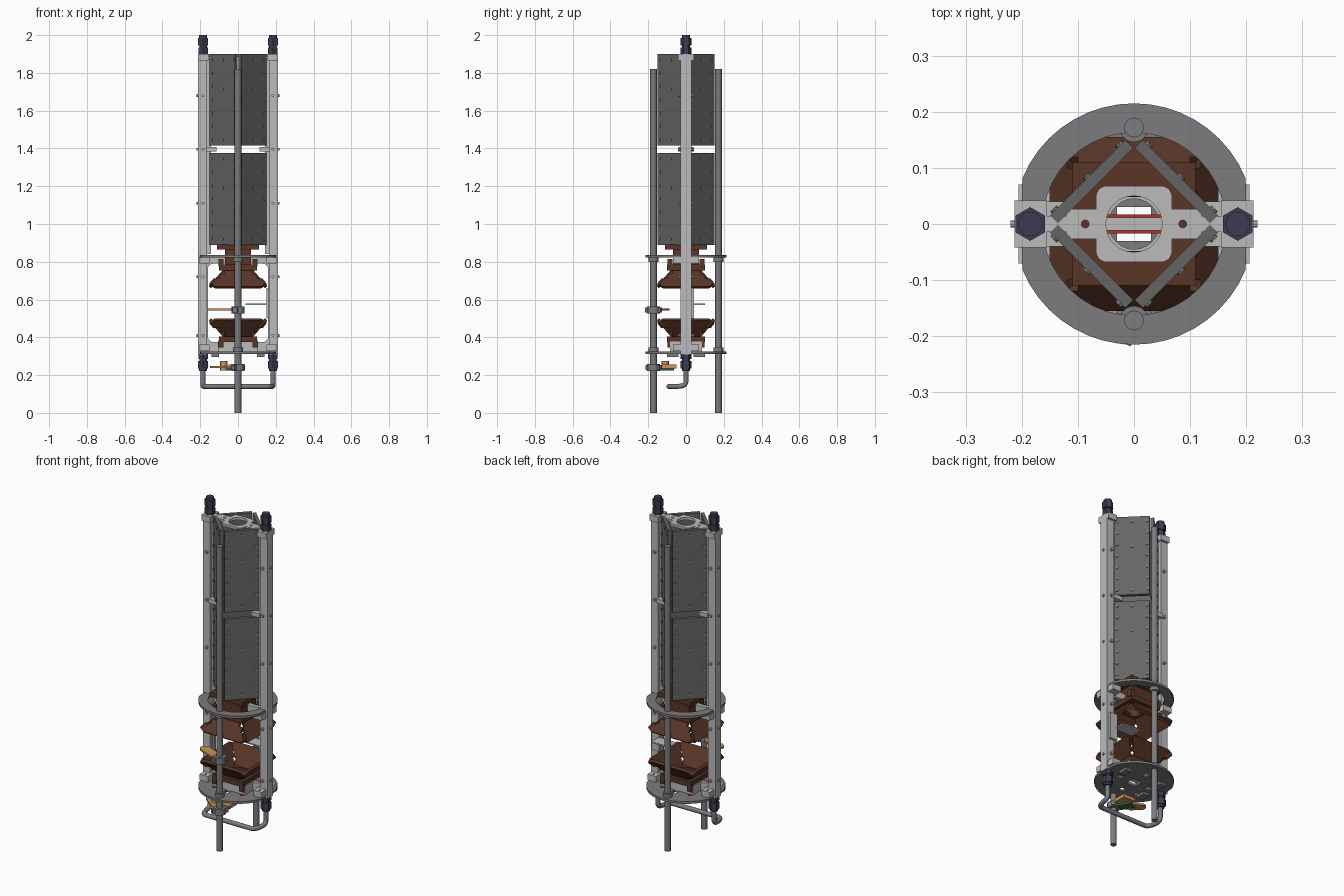
import bpy, bmesh
from math import pi, cos, sin
from mathutils import Matrix, Vector

if "Cube" in bpy.data.objects:
    bpy.data.objects.remove(bpy.data.objects["Cube"])

def mat(name, *rgb):
    m = bpy.data.materials.new(name)
    m.diffuse_color = (*rgb, 1)
    m.use_nodes = True
    m.node_tree.nodes["Principled BSDF"].inputs["Base Color"].default_value = m.diffuse_color
    return m

BROWN = mat("brown", .10, .035, .02)
NAVY = mat("navy", .045, .045, .085)
RED = mat("red", .4, .03, .02)
ORANGE = mat("orange", .6, .3, .1)
GREEN = mat("green", .04, .16, .07)
DARK = mat("dark_grey", .13, .13, .13)
MID = mat("mid_grey", .2, .2, .21)
LIGHT = mat("light_grey", .5, .5, .5)

def finish(name, bm, material, matrix=None):
    if matrix:
        bm.transform(matrix)
    bmesh.ops.recalc_face_normals(bm, faces=bm.faces)
    me = bpy.data.meshes.new(name)
    bm.to_mesh(me)
    bm.free()
    me.materials.append(material)
    ob = bpy.data.objects.new(name, me)
    bpy.context.collection.objects.link(ob)
    return ob

def box(name, x0, x1, y0, y1, z0, z1, material, matrix=None):
    bm = bmesh.new()
    bmesh.ops.create_cube(bm, size=1, matrix=Matrix.Translation(
        ((x0 + x1) / 2, (y0 + y1) / 2, (z0 + z1) / 2)) @ Matrix.Diagonal((x1 - x0, y1 - y0, z1 - z0, 1)))
    return finish(name, bm, material, matrix)

def add_cyl(bm, p0, p1, r, n=20):
    p0, p1 = Vector(p0), Vector(p1)
    d = p1 - p0
    m = Matrix.Translation((p0 + p1) / 2) @ d.to_track_quat('Z', 'Y').to_matrix().to_4x4()
    bmesh.ops.create_cone(bm, cap_ends=True, segments=n, radius1=r, radius2=r, depth=d.length, matrix=m)

def cyl(name, p0, p1, r, material, n=20):
    bm = bmesh.new()
    add_cyl(bm, p0, p1, r, n)
    return finish(name, bm, material)

def prism(name, loops, z0, z1, material, matrix=None):
    """Flat plate: first loop is the outline, the others are holes."""
    bm = bmesh.new()
    for loop in loops:
        vs = [bm.verts.new((x, y, z0)) for x, y in loop]
        for i, v in enumerate(vs):
            bm.edges.new((v, vs[i - 1]))
    bmesh.ops.triangle_fill(bm, use_beauty=True, use_dissolve=False, edges=bm.edges[:])
    ext = bmesh.ops.extrude_face_region(bm, geom=bm.faces[:])
    bmesh.ops.translate(bm, vec=(0, 0, z1 - z0), verts=[g for g in ext['geom'] if isinstance(g, bmesh.types.BMVert)])
    return finish(name, bm, material, matrix)

def circle(r, cx=0, cy=0, n=24):
    return [(cx + r * cos(2 * pi * i / n), cy + r * sin(2 * pi * i / n)) for i in range(n)]

def rect(w, h, cx=0, cy=0):
    return [(cx - w, cy - h), (cx + w, cy - h), (cx + w, cy + h), (cx - w, cy + h)]

def round_rect(x0, x1, y0, y1, r, n=5):
    pts = []
    for k, (cx, cy) in enumerate([(x1 - r, y1 - r), (x0 + r, y1 - r), (x0 + r, y0 + r), (x1 - r, y0 + r)]):
        pts += [(cx + r * cos((k + i / n) * pi / 2), cy + r * sin((k + i / n) * pi / 2)) for i in range(n + 1)]
    return pts

# Four-sided collimator: two tiers of screwed panels set as a diamond
for k in range(4):
    turn = Matrix.Rotation(pi / 4 + k * pi / 2, 4, 'Z')
    for tier, (z0, z1) in {"lower": (.89, 1.375), "upper": (1.415, 1.9)}.items():
        box(f"{tier}_panel_{k}", .097, .117, -.095, .095, z0, z1, DARK, turn)
        bm = bmesh.new()
        for i in range(7):
            z = z0 + .03 + i * (z1 - z0 - .06) / 6
            for y in (-.082, .082):
                add_cyl(bm, (.115, y, z), (.121, y, z), .008, 8)
        for z in (z0 + .03, z0 + .3, z1 - .03):
            add_cyl(bm, (.115, 0, z), (.121, 0, z), .008, 8)
        finish(f"{tier}_panel_screws_{k}", bm, MID, turn)

# Side rails with flange, end blocks, ring clamps, screws and pipe fittings
for s, side in ((-1, "left"), (1, "right")):
    flip = Matrix.Diagonal((s, 1, 1, 1))
    x = .185 * s
    box(f"{side}_rail", .165, .213, -.028, .028, .31, 1.87, LIGHT, flip)
    box(f"{side}_rail_flange", .142, .166, -.01, .01, .84, 1.88, LIGHT, flip)
    box(f"{side}_rail_end_block", .155, .213, -.042, .042, 1.865, 1.9, LIGHT, flip)
    box(f"{side}_middle_bracket", .115, .17, -.04, .04, 1.383, 1.408, LIGHT, flip)
    for z in (.79, .327):
        prism(f"{side}_ring_clamp", [rect(.028, .07, .178), circle(.006, .178, -.05, 10), circle(.006, .178, .05, 10)],
              z, z + .035, LIGHT, flip)
    bm = bmesh.new()
    for z in (.41, .72, 1.11, 1.395, 1.68):
        add_cyl(bm, (x, -.042, z), (x, .042, z), .008, 10)
        add_cyl(bm, (x + .02 * s, 0, z), (x + .035 * s, 0, z), .007, 10)
    finish(f"{side}_rail_screws", bm, LIGHT)
    bm = bmesh.new()
    for z0, z1, r, n in ((1.9, 1.935, .029, 6), (1.93, 1.95, .02, 16), (1.945, 1.985, .03, 6), (1.985, 2, .022, 16),
                         (.285, .315, .029, 6), (.27, .29, .02, 16), (.235, .275, .03, 6), (.222, .236, .022, 16)):
        add_cyl(bm, (x, 0, z0), (x, 0, z1), r, n)
    finish(f"{side}_pipe_fittings", bm, NAVY)

# Top bracket with centre hole
cap = round_rect(-.068, .068, -.068, .068, .02)
prism("top_bracket", [cap, circle(.05, n=32)], 1.885, 1.9, LIGHT)
for s in (-1, 1):
    arm = [(.066, -.027), (.115, -.027), (.122, -.013), (.158, -.013), (.158, .013), (.122, .013), (.115, .027), (.066, .027)]
    prism("top_bracket_arm", [arm, circle(.007, .087, 0, 12)], 1.885, 1.9, LIGHT, Matrix.Diagonal((s, 1, 1, 1)))

# Lower window frame joining the rails (outline drawn in x-z)
upright = Matrix.Translation((0, .012, 0)) @ Matrix.Rotation(pi / 2, 4, 'X')
prism("lower_frame", [[(-.17, .325), (.17, .325), (.17, .38), (.17, .83), (-.17, .83), (-.17, .38)],
                      round_rect(-.16, .16, .375, .79, .03)], 0, .024, LIGHT, upright)

# Rods, support ring and base disc
def trimmed(r):
    return [(max(-.2, min(.2, x)), y) for x, y in circle(r, n=48)]

prism("support_ring", [trimmed(.215), circle(.163, n=40)], .822, .836, MID)
squares = [rect(.016, .016, *p) for p in circle(.1, n=4)]
holes = [circle(.012, *p, 10) for p in [(.09 * a, .09 * b) for a in (-1, 1) for b in (-1, 1)]]
prism("base_disc", [trimmed(.215), rect(.03, .03)] + squares + holes, .312, .325, MID)
for s, side in ((-1, "front"), (1, "back")):
    cyl(f"{side}_rod", (0, .172 * s, 0), (0, .172 * s, 1.82), .0175, MID, 24)
    for z in (.8, .325):
        cyl(f"{side}_rod_collar", (0, .172 * s, z), (0, .172 * s, z + .022), .026, MID, 24)
    for x in (-.12, .12):
        box("base_foot", x - .02, x + .02, s * .07 - .03, s * .07 + .03, .297, .313, MID)

# Brown mirror skirts: flaring down above, flaring up below
for low in (0, 1):
    flip = Matrix.Translation((0, 0, 1.16)) @ Matrix.Diagonal((1, 1, -1, 1)) if low else Matrix.Identity(4)
    name = "lower" if low else "upper"
    for k in range(4):
        up = Vector((0, .095, .11)).normalized()
        nrm = Vector((1, 0, 0)).cross(up)
        m = Matrix(((1, 0, 0, 0), (0, up.y, nrm.y, -.155), (0, up.z, nrm.z, .67), (0, 0, 0, 1)))
        plate = [(-.12, 0), (.12, 0), (.152, .02), (.13, .055), (.1, .055), (.1, .085), (.075, .085), (.07, .145),
                 (-.07, .145), (-.075, .085), (-.1, .085), (-.1, .055), (-.13, .055), (-.152, .02)]
        prism(f"{name}_mirror_{k}", [plate], -.016, 0, BROWN, flip @ Matrix.Rotation(k * pi / 2, 4, 'Z') @ m)
    prism(f"{name}_mirror_collar", [rect(.1, .1), circle(.055)], .755, .785, BROWN, flip)
    if not low:
        prism("mirror_neck", [rect(.07, .07), circle(.055)], .78, .87, BROWN)
        prism("mirror_top_plate", [rect(.11, .11), circle(.055)], .865, .892, BROWN)
    for x in (-.09, .09):
        for y in (-.085, .085):
            box("mirror_mount", x - .014, x + .014, y - .014, y + .014, .775, .815, BROWN, flip)
box("red_strip", -.07, .07, -.017, .017, .38, .39, RED)
prism("lower_mount", [rect(.105, .085), circle(.045)], .325, .378, LIGHT)

# Sensor arms clamped to the front rod
def swing(z, angle):
    return Matrix.Translation((0, -.172, z)) @ Matrix.Rotation(angle, 4, 'Z')

for name, z, a in (("middle", .545, 2.75), ("lower", .24, 2.5)):
    cyl(f"{name}_arm_clamp", (0, -.172, z - .018), (0, -.172, z + .018), .034, MID, 16)
    box(f"{name}_arm_clamp_bolt", -.045, .045, -.012, .012, -.014, .014, MID, swing(z, a + pi / 2))
    prism(f"{name}_sensor_arm", [round_rect(.03, .175, -.028, .028, .025)], -.002, .008, ORANGE, swing(z, a))
prism("lower_circuit_board", [rect(.04, .026, .07)], -.016, -.006, GREEN, swing(.24, 2.1))
cyl("lower_sensor", (-.075, -.11, .225), (-.075, -.11, .275), .02, ORANGE, 12)
box("lower_sensor_block", -.05, .03, -.13, -.05, .235, .255, ORANGE)

# Shelf on the right rail
box("shelf_bracket", .15, .2, .026, .042, .5, .66, LIGHT)
box("shelf_plate", .04, .16, .03, .1, .572, .58, LIGHT)

# U-shaped pipe under the base
half = [(.185, 0, .24), (.185, 0, .19), (.185, 0, .15), (.185, -.03, .14), (.17, -.09, .14), (.12, -.09, .14)]
pts = [(-x, y, z) for x, y, z in half] + half[::-1]
cu = bpy.data.curves.new("u_pipe", 'CURVE')
cu.dimensions = '3D'
cu.bevel_depth, cu.bevel_resolution, cu.use_fill_caps = .0135, 3, True
sp = cu.splines.new('NURBS')
sp.points.add(len(pts) - 1)
for p, co in zip(sp.points, pts):
    p.co = (*co, 1)
sp.use_endpoint_u, sp.order_u, sp.resolution_u = True, 3, 5
cu.materials.append(MID)
pipe = bpy.data.objects.new("u_pipe", cu)
bpy.context.collection.objects.link(pipe)

# Smooth round parts, keep hard edges
for ob in bpy.data.objects:
    ob.select_set(ob.type == 'MESH')
bpy.context.view_layer.objects.active = bpy.data.objects["front_rod"]
bpy.ops.object.shade_smooth_by_angle(angle=pi / 6)
